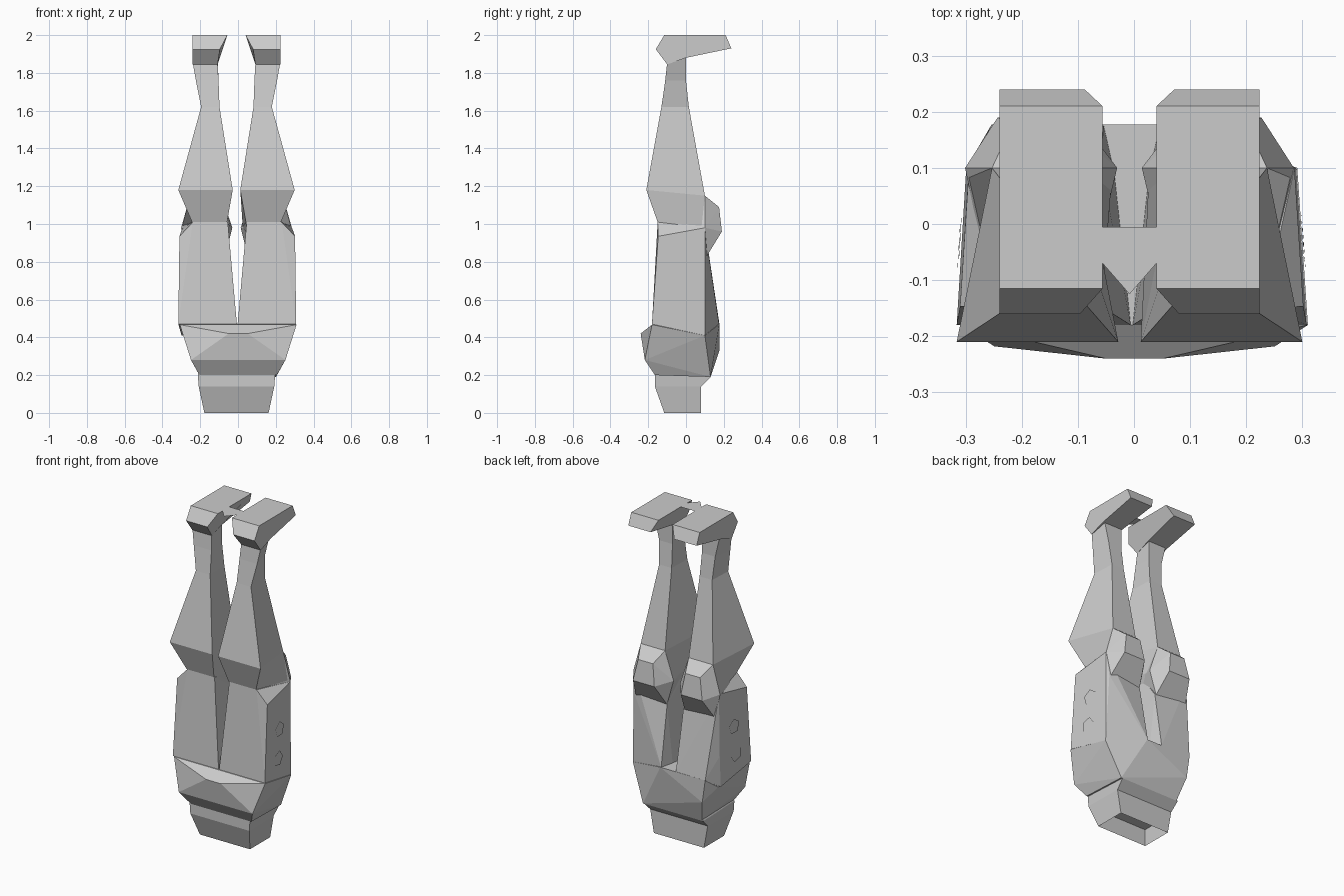
import bpy, bmesh, math
from mathutils import Vector
from mathutils.bvhtree import BVHTree

if "Cube" in bpy.data.objects:
    bpy.data.objects.remove(bpy.data.objects["Cube"])

CX = -0.008  # mirror plane of the two legs


def finish(name, bm, mirror=True, x=CX):
    bmesh.ops.recalc_face_normals(bm, faces=bm.faces)
    me = bpy.data.meshes.new(name)
    bm.to_mesh(me)
    bm.free()
    ob = bpy.data.objects.new(name, me)
    bpy.context.collection.objects.link(ob)
    ob.location.x = x
    if mirror:
        ob.modifiers.new("Mirror", 'MIRROR')
    return ob


def hull(points):
    bm = bmesh.new()
    vs = [bm.verts.new(p) for p in points]
    r = bmesh.ops.convex_hull(bm, input=vs)
    junk = {g for k in ("geom_interior", "geom_unused") for g in r[k]
            if isinstance(g, bmesh.types.BMVert)}
    bmesh.ops.delete(bm, geom=list(junk), context='VERTS')
    bmesh.ops.dissolve_limit(bm, angle_limit=0.01, verts=bm.verts, edges=bm.edges)
    return bm


def loft(rings):
    bm = bmesh.new()
    rs = [[bm.verts.new(p) for p in r] for r in rings]
    n = len(rs[0])
    for a, b in zip(rs, rs[1:]):
        for i in range(n):
            j = (i + 1) % n
            bm.faces.new((a[i], a[j], b[j], b[i]))
    bm.faces.new(rs[0])
    bm.faces.new(rs[-1])
    return bm


def ring(fi, fo, fy, fz, bi, bo, by, bz):
    """Four corners: front inner/outer, back outer/inner."""
    return [(fi, fy, fz), (fo, fy, fz), (bo, by, bz), (bi, by, bz)]


def both(pts):
    return [(s * x, y, z) for x, y, z in pts for s in (1, -1)]


parts = []

# Thin web between the soles
bm = bmesh.new()
bm.faces.new([bm.verts.new(p) for p in
              ((-.048, -.005, 2), (.048, -.005, 2), (.048, -.07, 2),
               (0, -.125, 2), (-.048, -.07, 2))])
finish("sole_web", bm, mirror=False)

# Thighs: the back corners differ left and right
shared = [
    (.05, -.15, 1.01), (.235, -.15, 1.01), (.045, -.147, .94), (.306, -.147, .935),
    (.27, -.06, .98), (.06, .0, .98), (.29, .10, .98), (.055, .11, .83),
    (.275, .11, .83), (.002, -.18, .47), (.312, -.18, .47),
    (.05, .175, .47), (.03, .09, .45)]
corners = {1: [(.293, .10, .41)],
           -1: [(.295, .10, .60), (.25, .177, .47), (.295, .09, .41)]}
for s, side in ((1, "right"), (-1, "left")):
    thigh = hull([(s * x, y, z) for x, y, z in shared + corners[s]])
    tree = BVHTree.FromBMesh(thigh)
    parts.append(finish(side + "_thigh", thigh, mirror=False, x=-.004))
    # Pentagon patches on the outer side
    bm = bmesh.new()
    for cy, cz, turn in ((-.025, .74, .3), (-.04, .565, 0)):
        vs = []
        for k in range(5):
            a = turn + k * math.tau / 5
            p = Vector((s, cy + .047 * math.cos(a), cz + .047 * math.sin(a)))
            hit = tree.ray_cast(p, Vector((-s, 0, 0)))[0]
            vs.append(bm.verts.new(hit + Vector((.005 * s, 0, 0))))
        bm.faces.new(vs)
    finish(side + "_thigh_patch", bm, mirror=False, x=-.004)

# Knees
parts.append(finish("knee", hull([
    (.08, .10, 1.15), (.245, .10, 1.15), (.11, .175, 1.09), (.21, .175, 1.09),
    (.09, .19, .96), (.235, .19, .96), (.022, .10, .98), (.293, .10, .98),
    (.06, .11, .83), (.27, .11, .83), (.06, -.06, .98), (.26, -.06, .98)])))

# Lower legs: ankle, shin, calf, back of knee
parts.append(finish("lower_leg", loft([
    ring(.115, .22, -.08, 1.93, .115, .21, 0, 1.95),
    ring(.10, .231, -.10, 1.85, .10, .22, 0, 1.885),
    ring(.095, .215, -.11, 1.76, .10, .19, 0, 1.76),
    ring(.09, .187, -.13, 1.62, .095, .18, .015, 1.62),
    ring(.02, .308, -.21, 1.18, .08, .245, .10, 1.15),
    ring(.05, .235, -.15, 1.01, .03, .285, .10, .98),
    ring(.06, .23, -.13, .95, .06, .26, .09, .92)])))

# Feet, pointing backwards with the soles on top
sole = [(-.115, 2, .048), (.21, 2, .048), (.24, 1.93, .08),
        (0, 1.88, .095), (-.10, 1.845, .10), (-.16, 1.925, .088)]
parts.append(finish("foot", loft([[(x, y, z) for y, z, x in sole],
                                  [(.232, y, z) for y, z, x in sole]])))

# Waist with a shallow hollow in its underside
parts.append(finish("waist", loft([
    ring(-.15, .15, -.12, .3, -.15, .15, .1, .3),
    ring(-.205, .205, -.165, .205, -.2, .2, .13, .19),
    ring(-.2, .2, -.165, .14, -.195, .195, .08, .14),
    ring(-.17, .17, -.115, 0, -.17, .17, .08, 0),
    ring(-.165, .165, -.11, .1, -.165, .165, .075, .1)]),
    mirror=False))

# Hips, the belly reaches further out on the left
body = finish("hips_and_legs", hull(both([
    (.309, -.18, .467), (.05, -.24, .42), (.25, -.218, .28), (.205, -.165, .2),
    (.29, .10, .41), (.2, .13, .19)]) + [
    (-.255, .177, .47), (.05, .177, .47), (-.235, .177, .33)]),
    mirror=False, x=.001)

# Weld all parts into one skin
for p in parts:
    m = body.modifiers.new(p.name, 'BOOLEAN')
    m.operation = 'UNION'
    m.solver = 'EXACT'
    m.object = p
    p.hide_render = True
    p.hide_set(True)
